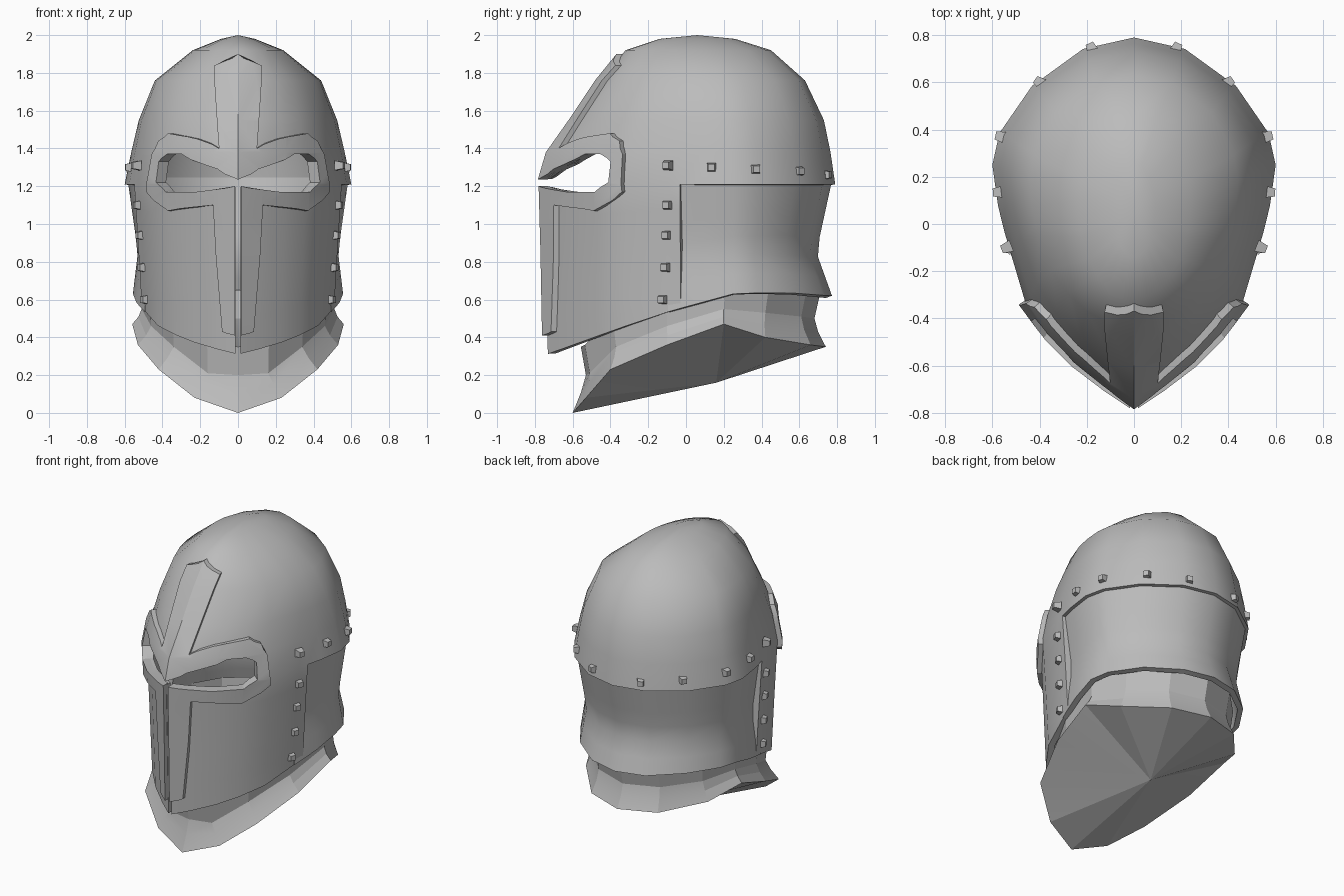
import bpy, bmesh, math
from mathutils import Vector

if "Cube" in bpy.data.objects:
    bpy.data.objects.remove(bpy.data.objects["Cube"])

steel = bpy.data.materials.new("grey_steel")
steel.use_nodes = True
GREY = (0.5, 0.5, 0.5, 1)
steel.diffuse_color = GREY
steel.node_tree.nodes["Principled BSDF"].inputs["Base Color"].default_value = GREY


def finish(name, bm):
    bmesh.ops.remove_doubles(bm, verts=bm.verts, dist=0.0005)
    bmesh.ops.recalc_face_normals(bm, faces=bm.faces)
    mesh = bpy.data.meshes.new(name)
    bm.to_mesh(mesh)
    bm.free()
    mesh.materials.append(steel)
    obj = bpy.data.objects.new(name, mesh)
    bpy.context.collection.objects.link(obj)
    return obj


def apply_modifier(obj, kind, **settings):
    mod = obj.modifiers.new(kind, kind)
    for key, value in settings.items():
        setattr(mod, key, value)
    bpy.context.view_layer.objects.active = obj
    bpy.ops.object.modifier_apply(modifier=mod.name)


def smooth(obj, angle):
    bpy.ops.object.select_all(action="DESELECT")
    obj.select_set(True)
    bpy.context.view_layer.objects.active = obj
    bpy.ops.object.shade_smooth_by_angle(angle=math.radians(angle))


def lookup(table, k):
    """Linear interpolation in rows sorted by their first number."""
    if k <= table[0][0]:
        return table[0][1:]
    for a, b in zip(table, table[1:]):
        if k <= b[0]:
            f = (k - a[0]) / (b[0] - a[0])
            return [p + (q - p) * f for p, q in zip(a[1:], b[1:])]
    return table[-1][1:]


# Half cross-section from the keel at the front to the nape
SECTION = [(0, 1), (.2, .92), (.42, .82), (.6, .71), (.77, .57), (.88, .35), (.915, .28),
           (.96, .17), (1, 0), (.95, -.25), (.72, -.62), (.36, -.91), (0, -1)]
VISOR_END = 6
# height, half width, front y, back y, centre y, roundness
SKULL = [(.3, .54, -.74, .77, .25, 0), (.85, .575, -.75, .77, .25, 0),
         (1.21, .6, -.76, .79, .25, 0), (1.38, .565, -.71, .765, .24, .2),
         (1.55, .525, -.59, .73, .22, .5), (1.76, .44, -.45, .63, .18, .8),
         (1.92, .24, -.32, .45, .1, 1), (1.98, .09, -.14, .26, .07, 1), (2, 0, .06, .06, .06, 1)]
NECK = [(.6, .56, -.74, .78, .25, 0), (.85, .53, -.7, .69, .25, 0), (1.24, .585, -.74, .775, .25, 0)]
HEM = [(-.74, .31), (-.35, .45), (-.08, .54), (.25, .63), (.5, .64), (.77, .62)]


def surface(table, col, z, off=0):
    w, front, back, mid, roundness = lookup(table, z)
    sx, sy = SECTION[col]
    grow = 1 + (1 / math.hypot(sx, sy) - 1) * roundness
    sx, sy = sx * grow, sy * grow
    reach = mid - front if sy > 0 else back - mid
    return Vector((sx * (w + off), mid - sy * (reach + off), z))


def loft(bm, columns, mirrored=True):
    """Skin neighbouring columns of points, on both sides."""
    for side in (1, -1):
        grid = [[bm.verts.new((p.x * side, p.y, p.z)) for p in c] for c in columns]
        for a, b in zip(grid, grid[1:]):
            for i in range(len(a) - 1):
                bm.faces.new((a[i], b[i], b[i + 1], a[i + 1]))


def hang(table, col, top, off=0, steps=5):
    """Column from a top height down to the hem."""
    low = lookup(HEM, surface(table, col, .55).y)[0]
    return [surface(table, col, top + (low - top) * i / steps, off) for i in range(steps + 1)]


def skull_shell(name, off, thickness):
    bm = bmesh.new()
    rows = [r[0] for r in SKULL if r[0] > 1.2]
    loft(bm, [[surface(SKULL, c, z, off) for z in rows] for c in range(len(SECTION))])
    loft(bm, [hang(SKULL, c, 1.21, off) for c in range(VISOR_END + 1)])
    bmesh.ops.remove_doubles(bm, verts=bm.verts, dist=0.0005)
    bmesh.ops.dissolve_degenerate(bm, edges=bm.edges, dist=0.0005)
    obj = finish(name, bm)
    apply_modifier(obj, "SOLIDIFY", thickness=thickness, offset=-1)
    return obj


def face_cutter(name, outline, side=1):
    """Prism through the face, its walls fanning out square to the surface."""
    bm = bmesh.new()
    layers = []
    for depth in (.15, -.13):
        layer = []
        for x, z in outline:
            turn = x * 2.1
            y = -.76 + .9 * x + .8 * max(0, z - 1.4)
            layer.append(bm.verts.new((side * (x + math.sin(turn) * depth),
                                       y - math.cos(turn) * depth, z)))
        layers.append(layer)
    outer, inner = layers
    caps = [bm.faces.new(outer), bm.faces.new(inner[::-1])]
    n = len(outline)
    for i in range(n):
        j = (i + 1) % n
        bm.faces.new((outer[i], inner[i], inner[j], outer[j]))
    bmesh.ops.triangulate(bm, faces=caps, ngon_method="EAR_CLIP")
    obj = finish(name, bm)
    obj.hide_render = True
    return obj


def boolean(obj, cutter, operation):
    apply_modifier(obj, "BOOLEAN", object=cutter, operation=operation, solver="EXACT")
    bpy.data.objects.remove(cutter)


# Eye opening and the raised cross-shaped trim around it
EYE = [(.2, 1.17), (.35, 1.17), (.41, 1.22), (.41, 1.33), (.36, 1.37), (.28, 1.37), (.1, 1.29)]
TRIM = [(0, 1.9), (.11, 1.84), (.1, 1.4), (.2, 1.45), (.35, 1.48), (.42, 1.44), (.465, 1.37),
        (.475, 1.17), (.34, 1.07), (.12, 1.1), (.08, .43), (.016, .41), (.016, 1.2)]

# Skull and visor with eye openings and breathing slit
helmet = skull_shell("skull_and_visor", 0, .04)
for side in (1, -1):
    boolean(helmet, face_cutter("eye_cutter", [(-.006, 1.2)] + EYE + [(-.006, 1.235)], side),
            "DIFFERENCE")
bm = bmesh.new()
bmesh.ops.create_cube(bm, size=1)
bmesh.ops.scale(bm, vec=(.024, .4, 1.02), verts=bm.verts)
bmesh.ops.translate(bm, vec=(0, -.8, .71), verts=bm.verts)
boolean(helmet, finish("slit_cutter", bm), "DIFFERENCE")
smooth(helmet, 38)

# Face trim
trim = skull_shell("face_trim", .032, .05)
boolean(trim, face_cutter("trim_cutter", TRIM + EYE + [(0, 1.235)]), "INTERSECT")
apply_modifier(trim, "MIRROR", use_mirror_merge=True)
smooth(trim, 30)

# Neck guard, tucked under the skull and visor
bm = bmesh.new()
loft(bm, [hang(NECK, c, 1.24, steps=6) for c in range(VISOR_END - 1, len(SECTION))])
guard = finish("neck_guard", bm)
apply_modifier(guard, "SOLIDIFY", thickness=.035, offset=-1)
smooth(guard, 38)

# Flared collar with a closed underside
RIM = [(0, -.6, 0), (.23, -.53, .08), (.42, -.4, .23), (.53, -.1, .36), (.56, .2, .47),
       (.46, .42, .4), (.25, .66, .36), (0, .74, .35)]
WAIST = [(0, -.53, .2), (.16, -.51, .21), (.34, -.37, .35), (.46, -.1, .46), (.51, .2, .55),
         (.42, .42, .53), (.23, .61, .51), (0, .68, .5)]
bm = bmesh.new()
columns = []
for rim, waist in zip(RIM, WAIST):
    rim, waist = Vector(rim), Vector(waist)
    top = waist + Vector((waist.x * .02, waist.y * .05, .15))
    columns.append([Vector((0, .16, .16)), rim, rim.lerp(waist, .55) * .99, waist, top])
loft(bm, columns)
bmesh.ops.dissolve_degenerate(bm, edges=bm.edges, dist=0.0005)
collar = finish("collar", bm)
smooth(collar, 12)

# Rivets along the brow line and down the visor edges
RIVETS = [(.54, -.1, 1.31), (.575, .135, 1.3), (.565, .37, 1.29), (.4, .6, 1.28), (.18, .745, 1.26),
          (.53, -.1, 1.1), (.515, -.105, .94), (.505, -.11, .77), (.49, -.125, .6)]
for x, y, z in RIVETS:
    for side, label in ((1, "left"), (-1, "right")):
        bm = bmesh.new()
        bmesh.ops.create_cone(bm, cap_ends=True, segments=4, radius1=.036, radius2=.024, depth=.045)
        rivet = finish("rivet_" + label, bm)
        rivet.location = (x * side, y, z)
        facing = Vector((x * side, (y - .2) * .7, 0))
        rivet.rotation_euler = facing.to_track_quat("Z", "Y").to_euler()
        rivet.rotation_euler.rotate_axis("Z", math.pi / 4)
